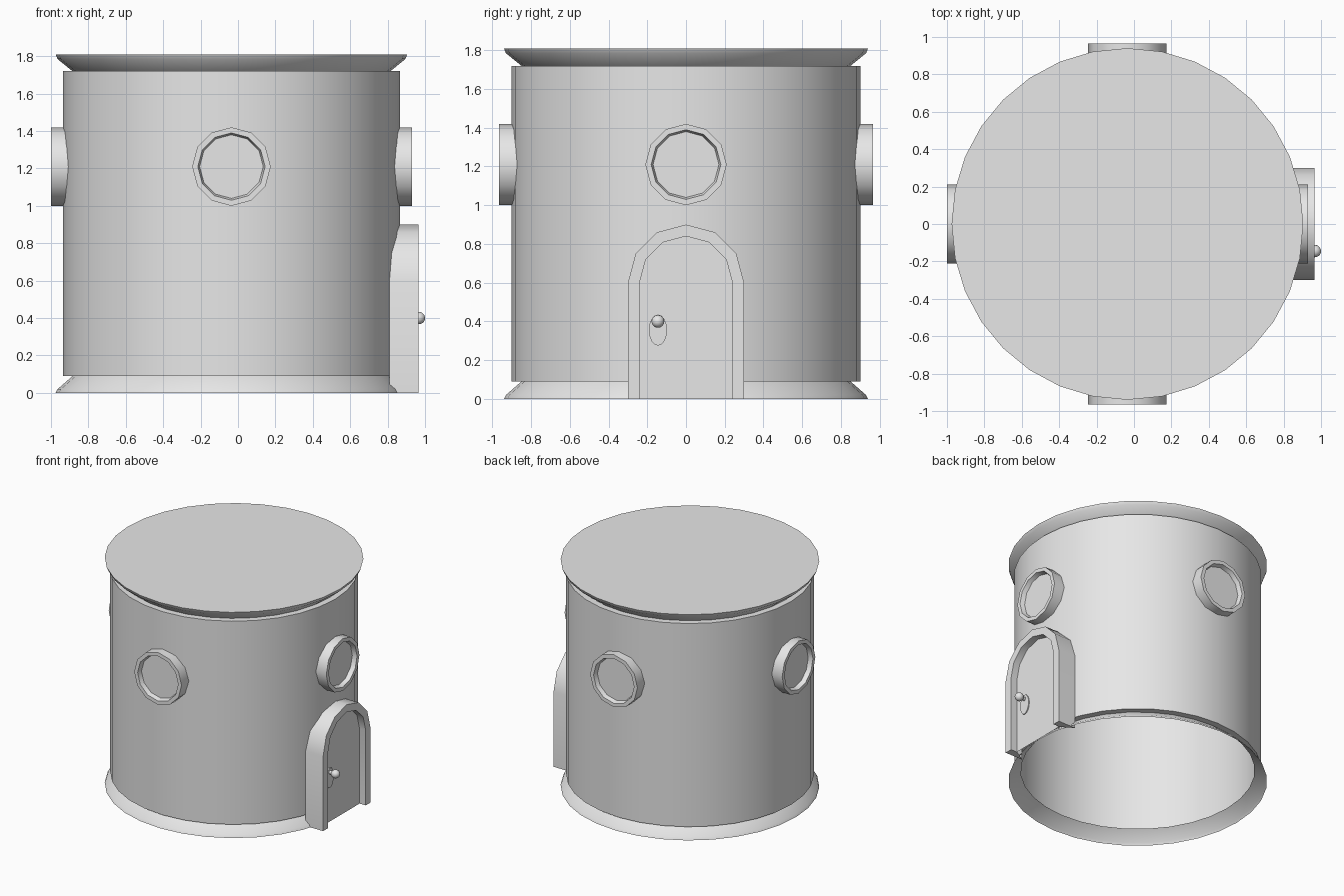
import bpy, bmesh
from math import pi, sin, cos, radians
from mathutils import Matrix, Vector

if "Cube" in bpy.data.objects:
    bpy.data.objects.remove(bpy.data.objects["Cube"])

grey = bpy.data.materials.new("light_grey")
grey.use_nodes = True
grey.diffuse_color = (0.8, 0.8, 0.8, 1)
grey.node_tree.nodes["Principled BSDF"].inputs["Base Color"].default_value = (0.8, 0.8, 0.8, 1)

AXIS_X = -0.035  # the tower axis, offset to balance the doorway


def circle(r, z, sides):
    return [Vector((r * cos(2 * pi * i / sides), r * sin(2 * pi * i / sides), z)) for i in range(sides)]


def arch(r, z):
    """Round-topped door outline, open at the floor."""
    curve = [Vector((r * cos(pi * i / 6), 0.6 + r * sin(pi * i / 6), z)) for i in range(7)]
    return [Vector((r, 0, z))] + curve + [Vector((-r, 0, z))]


def outward(angle):
    """Local z points away from the tower, local y points up."""
    axes = Matrix(((0, 0, 1, 0), (1, 0, 0, 0), (0, 1, 0, 0), (0, 0, 0, 1)))
    return Matrix.Translation((AXIS_X, 0, 0)) @ Matrix.Rotation(angle, 4, "Z") @ axes


def finish(name, bm, matrix):
    mesh = bpy.data.meshes.new(name)
    bm.transform(matrix)
    bm.to_mesh(mesh)
    bm.free()
    mesh.materials.append(grey)
    obj = bpy.data.objects.new(name, mesh)
    bpy.context.collection.objects.link(obj)
    bpy.ops.object.select_all(action="DESELECT")
    obj.select_set(True)
    bpy.context.view_layer.objects.active = obj
    bpy.ops.object.shade_smooth_by_angle(angle=radians(40))
    return obj


def loft(name, outlines, matrix, closed=True, cap=False, feet=False):
    """Skin a series of matching outlines."""
    bm = bmesh.new()
    rings = [[bm.verts.new(p) for p in line] for line in outlines]
    n = len(rings[0])
    for a, b in zip(rings, rings[1:]):
        for i in range(n if closed else n - 1):
            j = (i + 1) % n
            bm.faces.new((a[i], a[j], b[j], b[i]))
    if cap:
        bm.faces.new(rings[-1])
    if feet:
        bm.faces.new([r[0] for r in rings])
        bm.faces.new([r[-1] for r in reversed(rings)])
    return finish(name, bm, matrix)


def lathe(name, profile, cap=False):
    return loft(name, [circle(r, z, 32) for r, z in profile],
                Matrix.Translation((AXIS_X, 0, 0)), cap=cap)


# Tower body: flared base, wall and flared flat roof
lathe("base_rim", [(0.94, 0), (0.93, 0.02), (0.85, 0.09), (0.9, 0.09)])
lathe("wall", [(0.9, 0.09), (0.9, 1.72)])
lathe("roof", [(0.9, 1.72), (0.85, 1.72), (0.93, 1.785), (0.94, 1.81)], cap=True)

# Four round windows with recessed panes
for k, side in enumerate(("left", "back", "right", "front")):
    place = outward(k * pi / 2) @ Matrix.Translation((0, 1.21, 0))
    rim = [(0.21, 0.87), (0.21, 0.965), (0.18, 0.965), (0.17, 0.93)]
    loft(side + "_window_frame", [circle(r, d, 12) for r, d in rim], place)
    loft(side + "_window_pane", [circle(0.171, 0.929, 12), circle(0.17, 0.93, 12)], place, cap=True)

# Arched doorway on the left side
door = outward(0)
loft("door_frame", [arch(r, d) for r, d in ((0.3, 0.845), (0.3, 1.0), (0.24, 1.0), (0.24, 0.94))],
     door, closed=False, feet=True)
loft("door_panel", [arch(0.24, 0.939), arch(0.24, 0.945)], door, closed=False, cap=True)

# Oval door plate, stem and ball knob
plate = door @ Matrix.Translation((-0.145, 0.355, 0)) @ Matrix.Diagonal((0.047, 0.08, 1, 1))
loft("door_plate", [circle(1, 0.94, 16), circle(1, 0.953, 16)], plate, cap=True)
knob = door @ Matrix.Translation((-0.145, 0.4, 0))
loft("knob_stem", [circle(0.015, 0.945, 10), circle(0.015, 1.0, 10)], knob)
ball = bmesh.new()
bmesh.ops.create_uvsphere(ball, u_segments=16, v_segments=10, radius=0.033)
finish("door_knob", ball, knob @ Matrix.Translation((0, 0, 1.002)))
